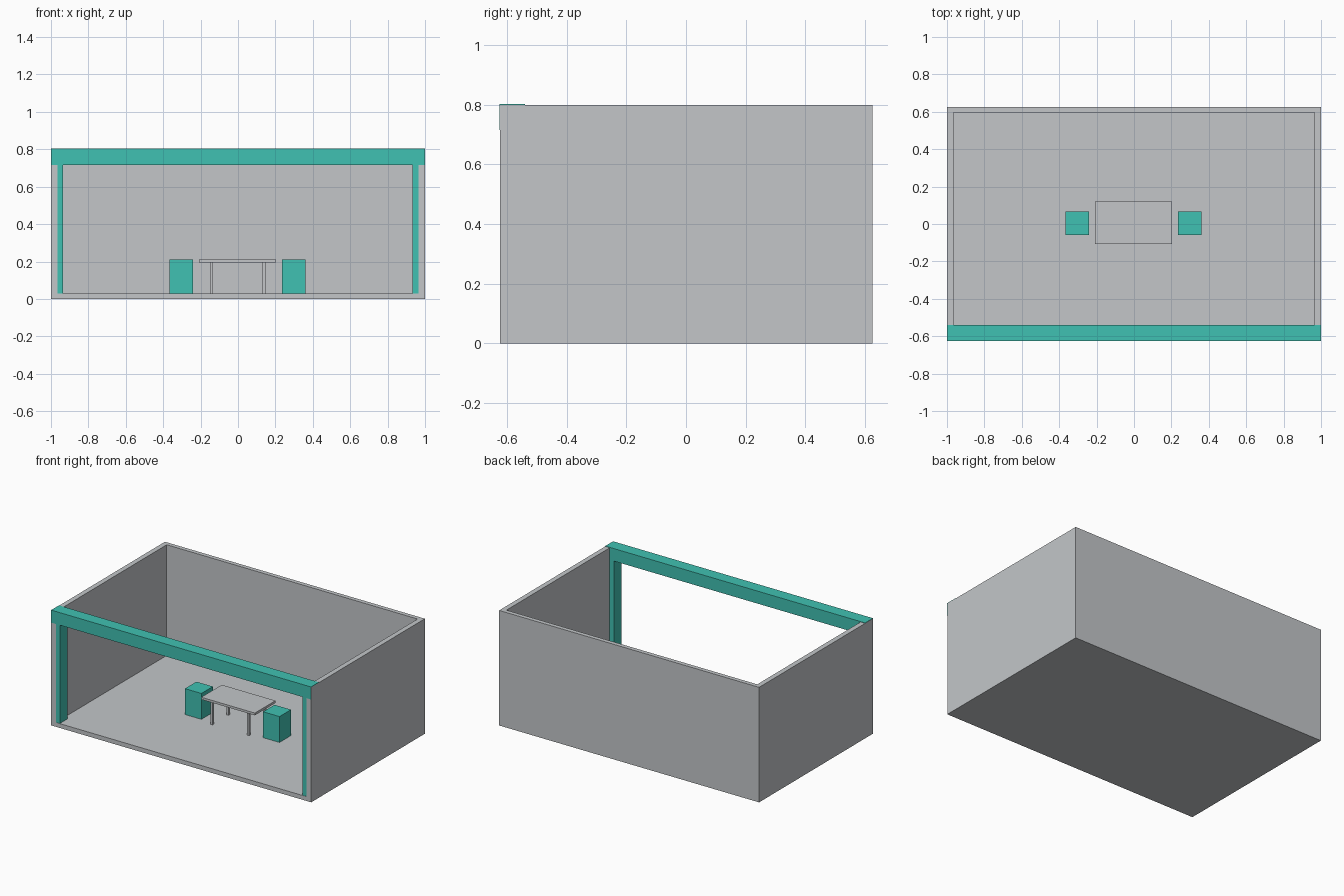
import bpy
import bmesh

if "Cube" in bpy.data.objects:
    bpy.data.objects.remove(bpy.data.objects["Cube"])


def material(name, rgb):
    m = bpy.data.materials.new(name)
    m.diffuse_color = (*rgb, 1.0)
    m.use_nodes = True
    m.node_tree.nodes["Principled BSDF"].inputs["Base Color"].default_value = m.diffuse_color
    return m


GREY = material("light_grey", (0.546, 0.565, 0.584))
TEAL = material("teal", (0.051, 0.533, 0.445))


def box(name, x, y, z, mat):
    """Axis-aligned box from (min, max) ranges."""
    mesh = bpy.data.meshes.new(name)
    bm = bmesh.new()
    bmesh.ops.create_cube(bm, size=1)
    for v in bm.verts:
        v.co = [r[0] if c < 0 else r[1] for c, r in zip(v.co, (x, y, z))]
    bm.to_mesh(mesh)
    bm.free()
    mesh.materials.append(mat)
    obj = bpy.data.objects.new(name, mesh)
    bpy.context.collection.objects.link(obj)
    return obj


# Room shell: floor, side walls and back wall, open at front and top
FLOOR, TOP = 0.03, 0.8
box("floor", (-0.965, 0.965), (-0.624, 0.595), (0, FLOOR), GREY)
box("left_wall", (-1, -0.965), (-0.624, 0.595), (0, TOP), GREY)
box("right_wall", (0.965, 1), (-0.624, 0.595), (0, TOP), GREY)
box("back_wall", (-1, 1), (0.595, 0.625), (0, TOP), GREY)

# Front frame: header beam and slim posts inside the walls
box("front_beam", (-0.9995, 0.9995), (-0.626, -0.54), (0.716, 0.803), TEAL)
box("left_post", (-0.965, -0.935), (-0.622, -0.54), (FLOOR, 0.716), TEAL)
box("right_post", (0.932, 0.965), (-0.622, -0.54), (FLOOR, 0.716), TEAL)

# Table with four thin legs
box("table_top", (-0.208, 0.204), (-0.106, 0.12), (0.194, 0.21), GREY)
for side, x in (("left", -0.142), ("right", 0.138)):
    for end, y in (("front", -0.08), ("back", 0.095)):
        box(f"table_leg_{side}_{end}", (x - 0.008, x + 0.008),
            (y - 0.008, y + 0.008), (FLOOR, 0.194), GREY)

# Block seats on both sides of the table
for side, x in (("left", -0.303), ("right", 0.298)):
    box(f"seat_{side}", (x - 0.063, x + 0.063), (-0.06, 0.066), (FLOOR, 0.21), TEAL)
